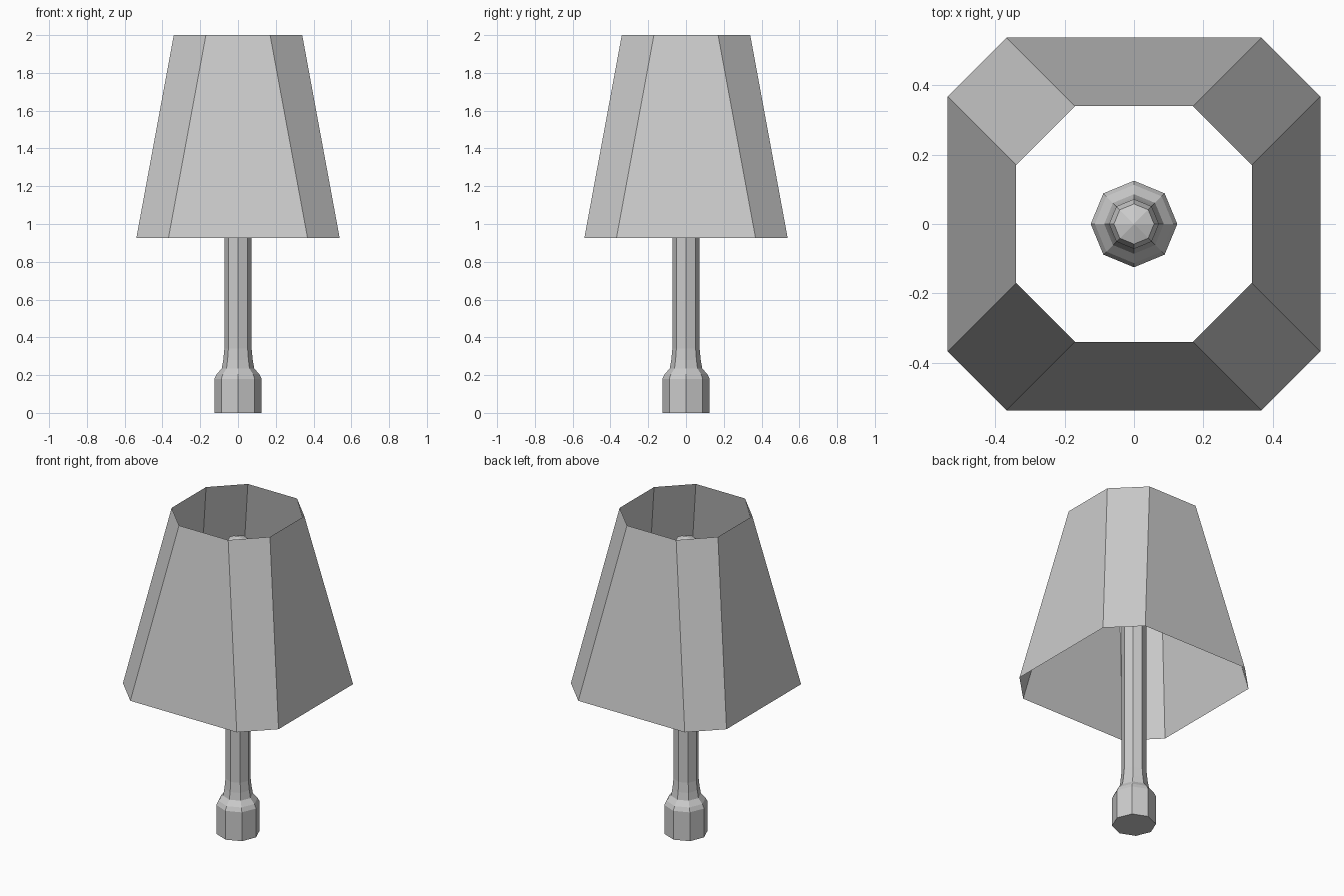
import bpy, bmesh
from math import sin, cos, pi

cube = bpy.data.objects.get("Cube")
if cube:
    bpy.data.objects.remove(cube, do_unlink=True)

grey = bpy.data.materials.new("plain grey")
grey.use_nodes = True
grey.diffuse_color = (0.6, 0.6, 0.6, 1)
grey.node_tree.nodes["Principled BSDF"].inputs["Base Color"].default_value = (0.6, 0.6, 0.6, 1)


def loft(name, rings, cap_bottom=False, tip=None):
    """Skin stacked rings of points; optionally close the base and add a tip."""
    bm = bmesh.new()
    loops = [[bm.verts.new(p) for p in ring] for ring in rings]
    n = len(loops[0])
    for low, high in zip(loops, loops[1:]):
        for i in range(n):
            j = (i + 1) % n
            bm.faces.new((low[i], low[j], high[j], high[i]))
    if cap_bottom:
        bm.faces.new(loops[0][::-1])
    if tip:
        apex = bm.verts.new((0, 0, tip))
        for i in range(n):
            bm.faces.new((loops[-1][i], loops[-1][(i + 1) % n], apex))
    mesh = bpy.data.meshes.new(name)
    bm.to_mesh(mesh)
    bm.free()
    mesh.materials.append(grey)
    obj = bpy.data.objects.new(name, mesh)
    bpy.context.collection.objects.link(obj)
    return obj


def octagon(r, z):
    return [(r * cos(i * pi / 4), r * sin(i * pi / 4), z) for i in range(8)]


def chamfered_square(half, corner, z):
    ring, (a, b) = [], (half, corner)
    quarter = [(a, -b), (a, b)]
    for _ in range(4):
        ring += [(x, y, z) for x, y in quarter]
        quarter = [(-y, x) for x, y in quarter]
    return ring


# Base, stem and rounded tip in one turned profile
profile = [(0.125, 0), (0.125, 0.18), (0.113, 0.205), (0.086, 0.235),
           (0.078, 0.28), (0.072, 0.34), (0.072, 1.79), (0.058, 1.83)]
loft("base_and_stem", [octagon(r, z) for r, z in profile], True, 1.85)

# Open tapered shade
loft("lamp_shade", [chamfered_square(0.538, 0.368, 0.927),
                    chamfered_square(0.34, 0.17, 2.0)])
